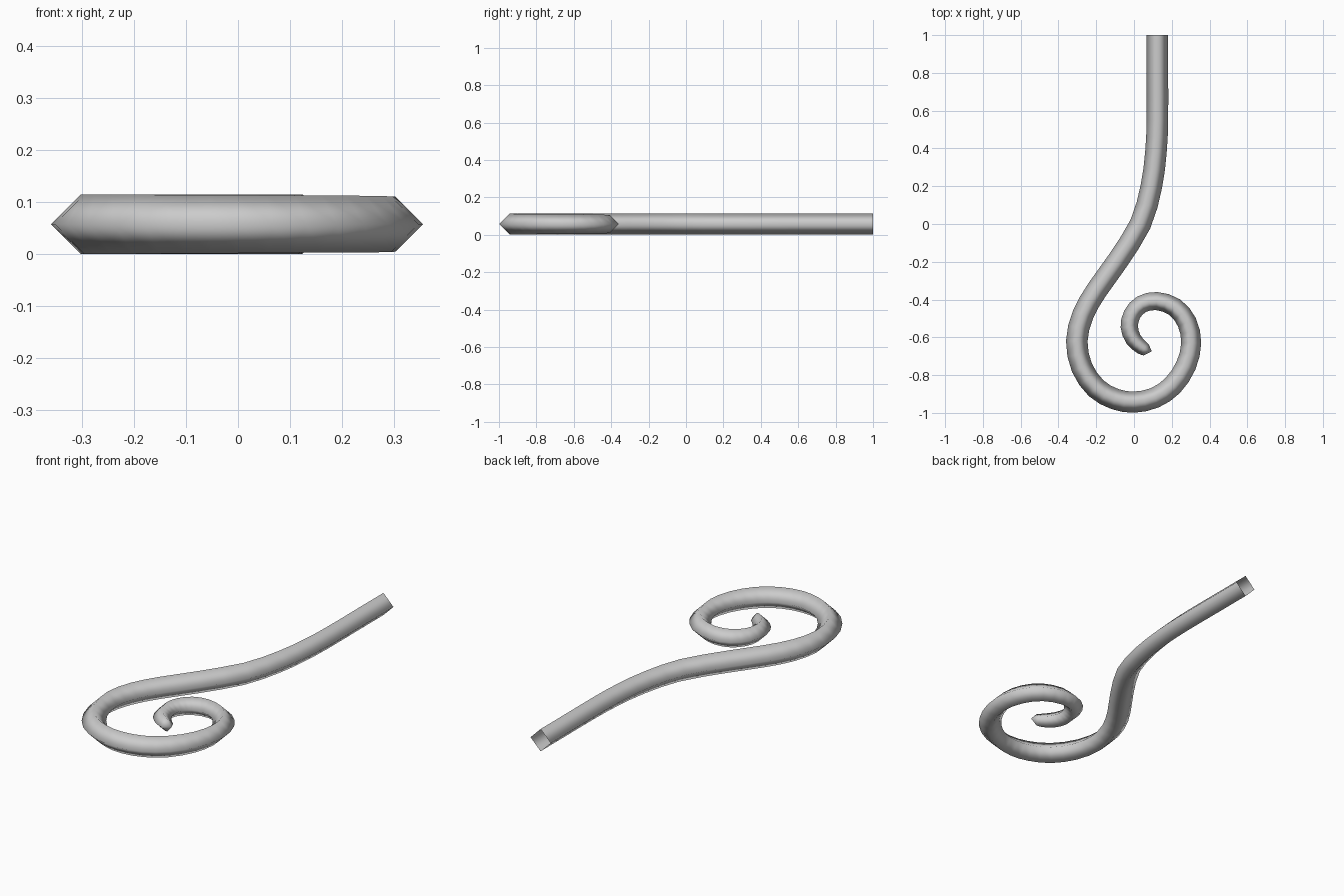
import bpy, bmesh
from mathutils import Vector

if "Cube" in bpy.data.objects:
    bpy.data.objects.remove(bpy.data.objects["Cube"])

# Centre line seen from above: x, y, half width
PATH = [
    (0.124, 1.0, .057), (0.124, 0.8, .057), (0.124, 0.55, .057),
    (0.116, 0.38, .057), (0.092, 0.2, .057), (0.034, 0.0, .057),
    (-0.09, -0.2, .057), (-0.197, -0.35, .057), (-0.27, -0.48, .057),
    (-0.303, -0.62, .057), (-0.276, -0.76, .057), (-0.2, -0.87, .057),
    (-0.1, -0.927, .056), (0.0, -0.943, .056), (0.11, -0.92, .055),
    (0.205, -0.855, .055), (0.275, -0.75, .054), (0.303, -0.63, .053),
    (0.28, -0.52, .052), (0.215, -0.44, .050), (0.12, -0.408, .048),
    (0.04, -0.425, .047), (-0.01, -0.478, .046), (-0.025, -0.545, .046),
    (-0.003, -0.61, .043), (0.04, -0.653, .038), (0.065, -0.667, .032),
]
Z = 0.0577


def smooth_path(pts, steps):
    """Catmull-Rom interpolation through the points."""
    p = [Vector(q) for q in pts]
    p = [2 * p[0] - p[1]] + p + [2 * p[-1] - p[-2]]
    out = []
    for a, b, c, d in zip(p, p[1:], p[2:], p[3:]):
        for i in range(steps):
            t = i / steps
            out.append(0.5 * (2 * b + (c - a) * t + (2 * a - 5 * b + 4 * c - d) * t * t
                              + (3 * b - a - 3 * c + d) * t ** 3))
    return out + [p[-2]]


# Four-sided diamond tube swept along the scroll
bm = bmesh.new()
pts = smooth_path(PATH, 2)
rings = []
for i, p in enumerate(pts):
    a, b = pts[max(i - 1, 0)], pts[min(i + 1, len(pts) - 1)]
    side = Vector((-(b.y - a.y), b.x - a.x, 0)).normalized()
    c, r = Vector((p.x, p.y, Z)), p.z
    up = Vector((0, 0, 1)) * r
    rings.append([bm.verts.new(v) for v in (c + side * r, c + up, c - side * r, c - up)])
for r0, r1 in zip(rings, rings[1:]):
    for k in range(4):
        n = (k + 1) % 4
        bm.faces.new((r0[k], r0[n], r1[n], r1[k]))

# Blunt point on the inner end; the straight end stays open
tip = bm.verts.new((0.094, -0.674, Z))
for k in range(4):
    bm.faces.new((rings[-1][k], rings[-1][(k + 1) % 4], tip))
bmesh.ops.recalc_face_normals(bm, faces=bm.faces)
for f in bm.faces:
    f.smooth = True

mesh = bpy.data.meshes.new("scroll_rod")
bm.to_mesh(mesh)
bm.free()
bpy.context.collection.objects.link(bpy.data.objects.new("scroll_rod", mesh))
